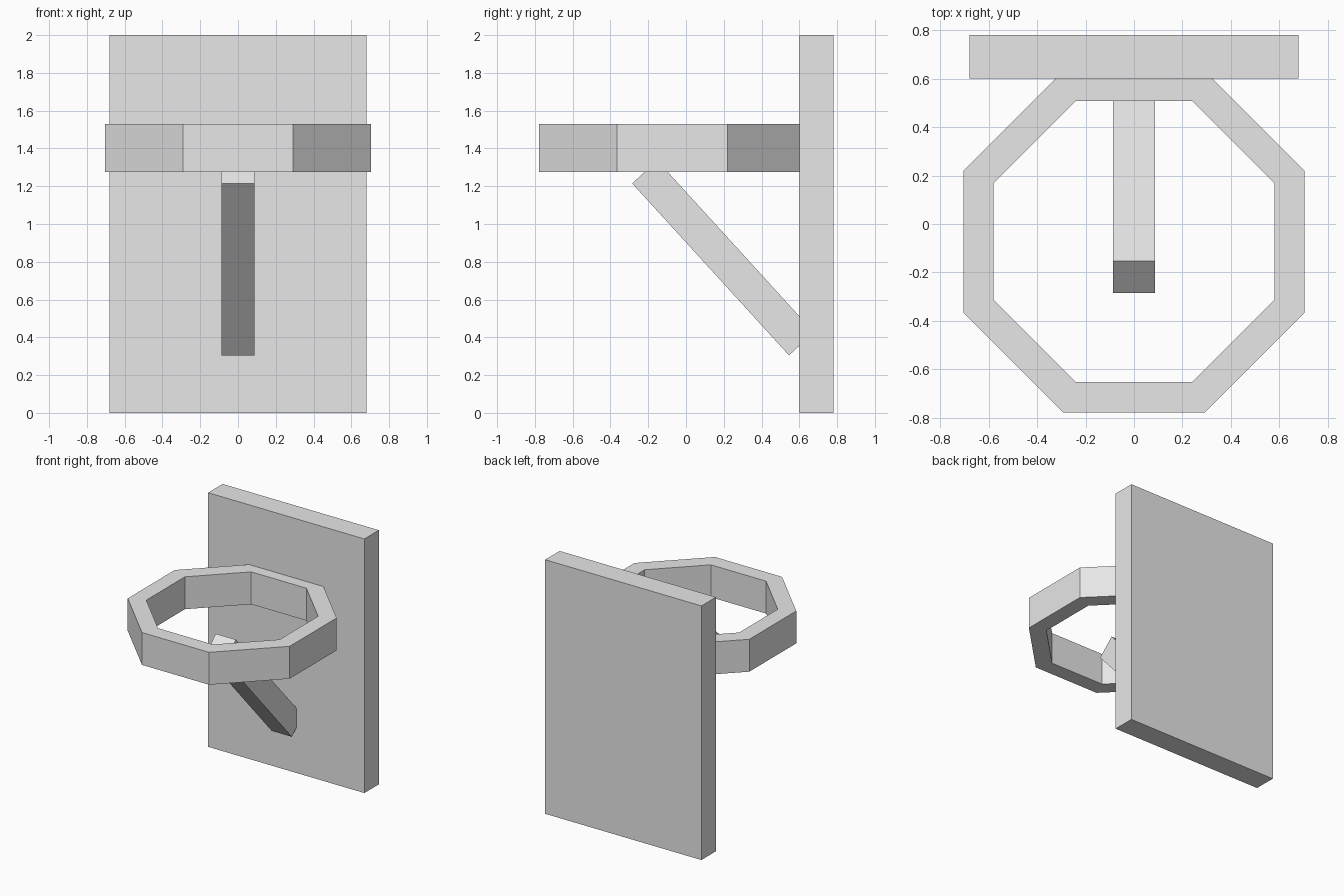
import bpy
import bmesh
from math import cos, sin, pi
from mathutils import Vector

cube = bpy.data.objects.get("Cube")
if cube:
    bpy.data.objects.remove(cube, do_unlink=True)

grey = bpy.data.materials.new("light grey")
grey.use_nodes = True
grey.diffuse_color = (0.8, 0.8, 0.8, 1)
grey.node_tree.nodes["Principled BSDF"].inputs["Base Color"].default_value = grey.diffuse_color


def finish(name, bm):
    bmesh.ops.recalc_face_normals(bm, faces=bm.faces)
    mesh = bpy.data.meshes.new(name)
    bm.to_mesh(mesh)
    bm.free()
    mesh.materials.append(grey)
    obj = bpy.data.objects.new(name, mesh)
    bpy.context.collection.objects.link(obj)
    return obj


def prism(name, profile, half_width):
    """Extrude a (y, z) side profile symmetrically along x."""
    bm = bmesh.new()
    face = bm.faces.new([bm.verts.new((-half_width, y, z)) for y, z in profile])
    new = bmesh.ops.extrude_face_region(bm, geom=[face])["geom"]
    verts = [v for v in new if isinstance(v, bmesh.types.BMVert)]
    bmesh.ops.translate(bm, verts=verts, vec=(2 * half_width, 0, 0))
    return finish(name, bm)


def ring(name, outer, inner, centre_y, bottom, top, sides=8):
    """Flat-sided ring, sized by the distance from centre to side."""
    bm = bmesh.new()
    loops = []
    for apothem, z in ((outer, bottom), (outer, top), (inner, top), (inner, bottom)):
        r = apothem / cos(pi / sides)
        angles = [(i + 0.5) * 2 * pi / sides for i in range(sides)]
        loops.append([bm.verts.new((r * cos(a), centre_y + r * sin(a), z)) for a in angles])
    for k in range(4):
        a, b = loops[k], loops[(k + 1) % 4]
        for i in range(sides):
            j = (i + 1) % sides
            bm.faces.new((a[i], a[j], b[j], b[i]))
    return finish(name, bm)


# Upright back board
prism("back_board", [(0.6, 0), (0.78, 0), (0.78, 2), (0.6, 2)], 0.68)

# Octagonal hoop, its rear side set into the board
ring("hoop", 0.705, 0.58, -0.0725, 1.275, 1.53)

# Slanted square brace running down into the board
front, foot = Vector((-0.285, 1.215)), Vector((0.545, 0.305))
along = (foot - front).normalized()
thick = Vector((-along.y, along.x)) * 0.18
prism("brace", [front, foot, foot + thick, front + thick], 0.0875)
